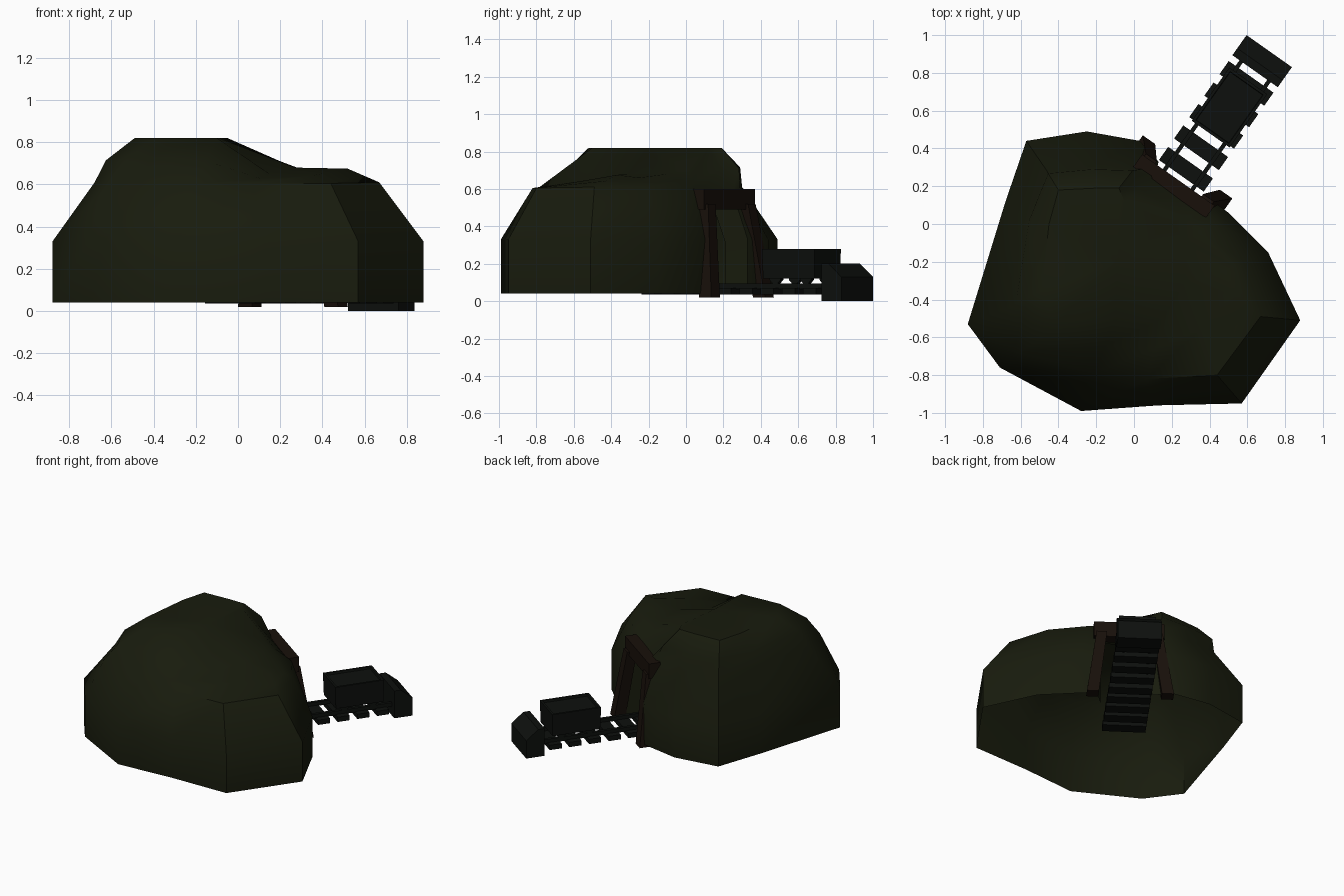
import bpy, bmesh, math
from mathutils import Matrix, Vector

if "Cube" in bpy.data.objects:
    bpy.data.objects.remove(bpy.data.objects["Cube"])

# Track frame: local y runs out of the mine entrance, local x across it
TRACK = Matrix.Translation((0.275, 0.29, 0)) @ Matrix.Rotation(math.radians(-35.2), 4, 'Z')


def material(name, rgb):
    m = bpy.data.materials.new(name)
    m.diffuse_color = (*rgb, 1)
    m.use_nodes = True
    m.node_tree.nodes["Principled BSDF"].inputs["Base Color"].default_value = m.diffuse_color
    return m


ROCK = material("mossy_rock", (0.009, 0.011, 0.004))
WOOD = material("old_wood", (0.009, 0.005, 0.003))
METAL = material("dark_metal", (0.004, 0.005, 0.004))


def finish(bm, name, mat, matrix=TRACK):
    bm.transform(matrix)
    bmesh.ops.recalc_face_normals(bm, faces=bm.faces)
    me = bpy.data.meshes.new(name)
    bm.to_mesh(me)
    bm.free()
    me.materials.append(mat)
    ob = bpy.data.objects.new(name, me)
    bpy.context.collection.objects.link(ob)
    return ob


def loft(rings, name, mat):
    bm = bmesh.new()
    vs = [[bm.verts.new(p) for p in r] for r in rings]
    n = len(vs[0])
    for a, b in zip(vs, vs[1:]):
        for i in range(n):
            j = (i + 1) % n
            bm.faces.new((a[i], a[j], b[j], b[i]))
    bm.faces.new(vs[0][::-1])
    bm.faces.new(vs[-1])
    return finish(bm, name, mat)


def rect(cx, cy, z, sx, sy):
    return [(cx + a * sx / 2, cy + b * sy / 2, z) for a, b in ((-1, -1), (1, -1), (1, 1), (-1, 1))]


def box(name, mat, cx, cy, z0, z1, sx, sy):
    return loft([rect(cx, cy, z0, sx, sy), rect(cx, cy, z1, sx, sy)], name, mat)


# Rock mound rings: upright foot, shoulder, bulge, crown
foot = [(.88, -.51), (.71, -.15), (.50, .06), (.42, .12), (.13, .33), (.03, .44), (-.25, .49),
        (-.57, .44), (-.68, .12), (-.88, -.53), (-.71, -.76), (-.28, -.99), (.13, -.96), (.57, -.95)]
shoulder = [(.67, -.49, .61), (.58, -.20, .61), (.42, .02, .60), (.35, .07, .58), (.11, .25, .58),
            (.04, .29, .60), (-.23, .30, .61), (-.46, .28, .61), (-.58, 0, .62), (-.68, -.45, .61),
            (-.61, -.68, .60), (-.21, -.79, .605), (.07, -.82, .605), (.44, -.80, .605)]
crown = [(.52, -.37, .675), (.48, -.25, .66), (.28, -.10, .68), (.20, 0, .71), (-.05, .12, .82),
         (-.08, .19, .82), (-.20, .19, .82), (-.40, .18, .82), (-.45, 0, .82), (-.49, -.35, .82),
         (-.40, -.52, .82), (-.10, -.50, .82), (.15, -.50, .65), (.27, -.31, .68)]
bulge = []
for i, (a, b) in enumerate(zip(shoulder, crown)):
    mid = (Vector(a) + Vector(b)) / 2
    out = Vector((mid.x + .15, mid.y + .2, 0)).normalized()
    bulge.append(mid + out * (.045 if 5 <= i <= 10 else 0))

bm = bmesh.new()
rings = [[(x, y, .04) for x, y in foot], [(x, y, .33) for x, y in foot], shoulder, bulge, crown]
vs = [[bm.verts.new(p) for p in r] for r in rings]
for k in range(4):
    for i in range(14):
        if i == 3 and k < 2:        # open mine mouth
            continue
        j = (i + 1) % 14
        bm.faces.new((vs[k][i], vs[k][j], vs[k + 1][j], vs[k + 1][i]))
top = vs[-1]
apex = bm.verts.new((-.09, -.2, .82))
fan = [top[13]] + top[2:13]
for i in range(len(fan)):
    bm.faces.new((fan[i], fan[(i + 1) % len(fan)], apex))
bm.faces.new((top[13], top[0], top[1], top[2]))
# Jambs and soffit drawn inward from the mouth
inv = TRACK.inverted()
mouth = [vs[0][3], vs[1][3], vs[2][3], vs[2][4], vs[1][4], vs[0][4]]
inner = []
for v in mouth:
    p = inv @ v.co
    inner.append(bm.verts.new(TRACK @ Vector((p.x * .85, p.y - .13, .04 + (p.z - .04) * .93))))
for i in range(5):
    bm.faces.new((mouth[i], mouth[i + 1], inner[i + 1], inner[i]))
mound = finish(bm, "rock_mound", ROCK, Matrix.Identity(4))
bpy.context.view_layer.objects.active = mound
mound.select_set(True)
bpy.ops.object.shade_smooth_by_angle(angle=math.radians(40))

# Entrance frame: two leaning posts and a lintel
for side, s in (("left", -1), ("right", 1)):
    loft([rect(s * .25, -.025, .02, .08, .08), rect(s * .185, -.09, .52, .07, .07)],
         side + "_entrance_post", WOOD)
box("entrance_lintel", WOOD, 0, -.11, .49, .60, .47, .08)

# Track: sleepers outside and inside the mine, with rails
for i in range(-4, 5):
    box(f"sleeper_{i + 5}", METAL, 0, i * (.139 if i > 0 else .125), .035, .07, .29, .085)
for side, s in (("left", -1), ("right", 1)):
    box(side + "_rail", METAL, s * .09, .055, .065, .095, .022, 1.2)

# Buffer block at the end of the track, sloped on its outer edge
profile = [(.635, 0), (.765, 0), (.765, .13), (.68, .20), (.635, .20)]
loft([[(x, y, z) for y, z in profile] for x in (-.147, .147)], "end_buffer", METAL)

# Mine cart: filled tub on four octagonal wheels
loft([rect(0, .40, .12, .235, .335), rect(0, .40, .28, .245, .345),
      rect(0, .40, .28, .215, .315), rect(0, .40, .265, .21, .31)], "cart_tub", METAL)
for i, (x, y) in enumerate(((-.09, .30), (.09, .30), (-.09, .50), (.09, .50))):
    bm = bmesh.new()
    bmesh.ops.create_cone(bm, cap_ends=True, segments=8, radius1=.04, radius2=.04, depth=.025)
    finish(bm, f"cart_wheel_{i + 1}", METAL,
           TRACK @ Matrix.Translation((x, y, .13)) @ Matrix.Rotation(math.pi / 2, 4, 'Y')
           @ Matrix.Rotation(math.pi / 8, 4, 'Z'))
